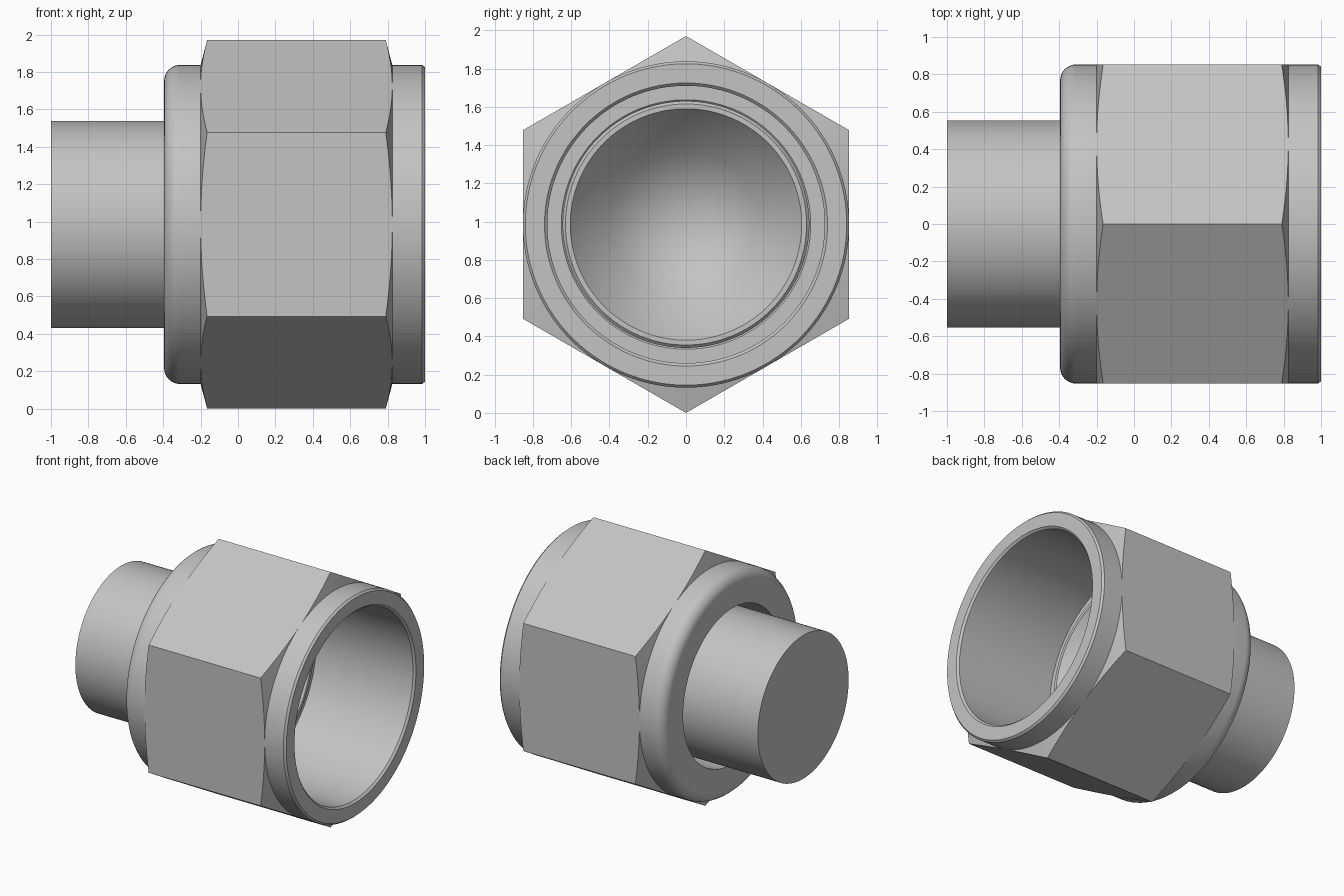
import bpy, bmesh, math

cube = bpy.data.objects.get("Cube")
if cube:
    bpy.data.objects.remove(cube)

SEGMENTS = 144
AXIS_Z = 0.985             # height of the turning axis
CORNER = 0.985             # hexagon corner radius
FLAT = CORNER * math.cos(math.pi / 6)
CHAMFER = 0.035            # axial length of the hexagon corner chamfer

steel = bpy.data.materials.new("grey_steel")
steel.use_nodes = True
grey = (0.55, 0.55, 0.55, 1)
steel.diffuse_color = grey
steel.node_tree.nodes["Principled BSDF"].inputs["Base Color"].default_value = grey


def hex_radius(angle):
    sector = math.pi / 3
    return FLAT / math.cos((angle + sector / 2) % sector - sector / 2)


def hex_ring(x, direction):
    """Ring on the hexagon, following the conical chamfer that starts at x."""
    def point(angle):
        r = hex_radius(angle)
        return x + direction * CHAMFER * (r - FLAT) / (CORNER - FLAT), r
    return point


def turn(name, profile, closed):
    """Turn a profile of (x, radius) points or ring functions about the x axis."""
    bm = bmesh.new()
    rings = []
    for item in profile:
        ring = []
        for i in range(SEGMENTS):
            angle = math.tau * i / SEGMENTS
            x, r = item(angle) if callable(item) else item
            ring.append(bm.verts.new((x, r * math.cos(angle), AXIS_Z + r * math.sin(angle))))
        rings.append(ring)
    pairs = list(zip(rings, rings[1:]))
    if closed:
        pairs.append((rings[-1], rings[0]))
    for a, b in pairs:
        for i in range(SEGMENTS):
            j = (i + 1) % SEGMENTS
            bm.faces.new((a[i], a[j], b[j], b[i]))
    bmesh.ops.remove_doubles(bm, verts=bm.verts, dist=0.00002)
    bmesh.ops.recalc_face_normals(bm, faces=bm.faces)
    mesh = bpy.data.meshes.new(name)
    bm.to_mesh(mesh)
    bm.free()
    mesh.materials.append(steel)
    obj = bpy.data.objects.new(name, mesh)
    bpy.context.collection.objects.link(obj)
    bpy.ops.object.select_all(action="DESELECT")
    obj.select_set(True)
    bpy.context.view_layer.objects.active = obj
    bpy.ops.object.shade_smooth_by_angle(angle=math.radians(25))


# Hexagonal nut: rounded rear collar, chamfered hexagon, front collar, stepped bore
fillet = 0.085
rounded = [(-0.395 + fillet * (1 - math.sin(t)), FLAT - fillet * (1 - math.cos(t)))
           for t in (math.pi / 2 * (1 - i / 8) for i in range(9))]
nut = rounded + [
    (-0.2, FLAT), hex_ring(-0.2, 1), hex_ring(0.825, -1), (0.825, FLAT),
    (0.985, FLAT), (1, 0.84),
    (1, 0.74), (0.985, 0.725),
    (0.16, 0.725), (0.16, 0.652), (0.108, 0.6), (-0.395, 0.6),
]
turn("hex_nut", nut, True)

# Plug: solid shank, shouldered head, conical seat and blind drilled point
plug = [
    (-1, 0), (-1, 0.553), (0.045, 0.553), (0.138, 0.645),
    (0.19, 0.645), (0.205, 0.63), (0.205, 0.605),
    (-0.085, 0.385), (-0.315, 0),
]
turn("plug", plug, False)
